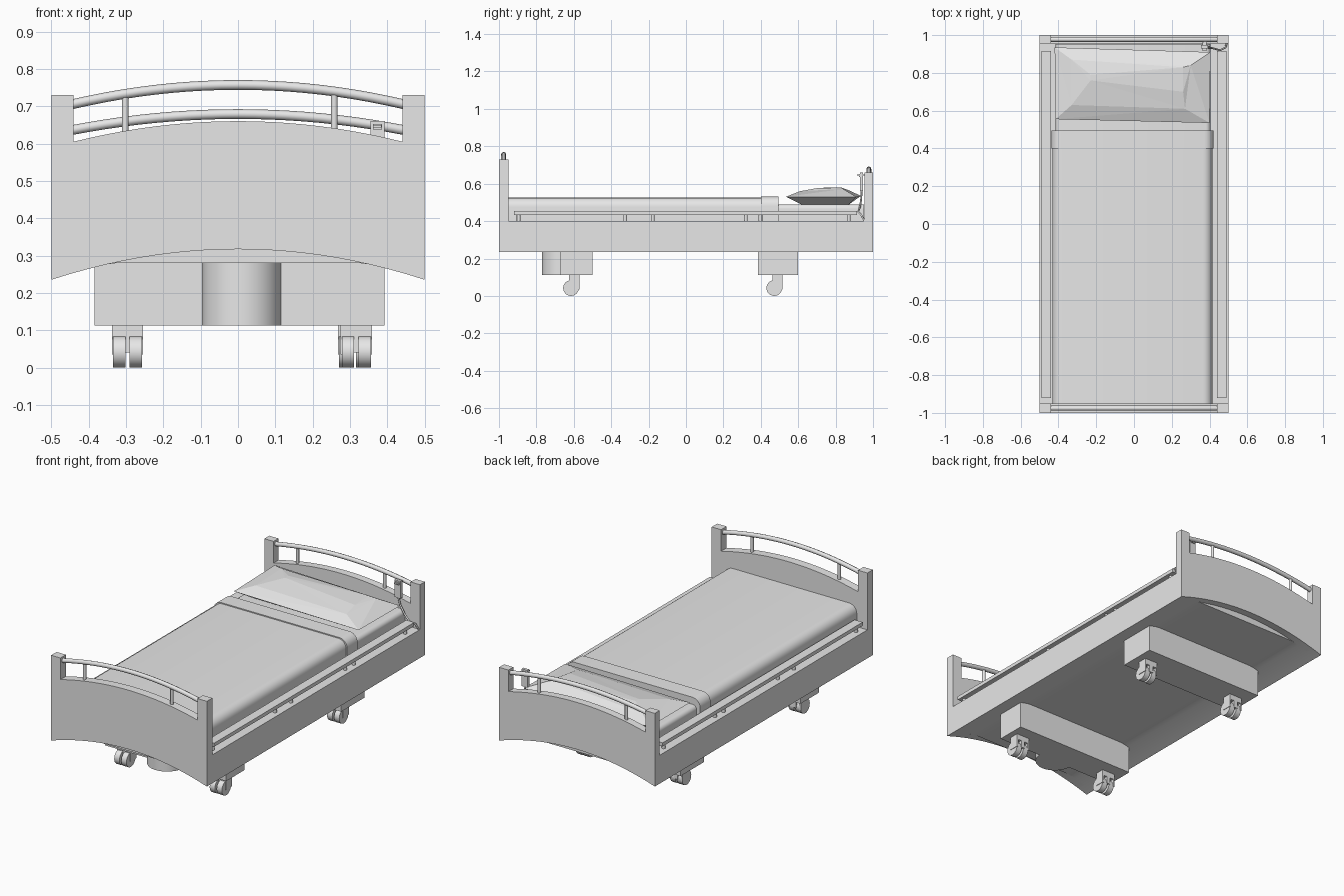
import bpy, bmesh, math

if "Cube" in bpy.data.objects:
    bpy.data.objects.remove(bpy.data.objects["Cube"])

grey = bpy.data.materials.new("light grey")
grey.diffuse_color = (0.8, 0.8, 0.8, 1)
grey.use_nodes = True
grey.node_tree.nodes["Principled BSDF"].inputs["Base Color"].default_value = grey.diffuse_color


def finish(name, bm, smooth=False):
    bmesh.ops.recalc_face_normals(bm, faces=bm.faces)
    me = bpy.data.meshes.new(name)
    bm.to_mesh(me)
    bm.free()
    me.materials.append(grey)
    ob = bpy.data.objects.new(name, me)
    bpy.context.collection.objects.link(ob)
    if smooth:
        bpy.ops.object.select_all(action='DESELECT')
        bpy.context.view_layer.objects.active = ob
        ob.select_set(True)
        bpy.ops.object.shade_smooth_by_angle(angle=math.radians(35))
    return ob


def prism(name, pts, y0, y1, smooth=False):
    """Extrude an (x, z) outline along y."""
    bm = bmesh.new()
    f = bm.faces.new([bm.verts.new((x, y0, z)) for x, z in pts])
    r = bmesh.ops.extrude_face_region(bm, geom=[f])
    vs = [v for v in r["geom"] if isinstance(v, bmesh.types.BMVert)]
    bmesh.ops.translate(bm, verts=vs, vec=(0, y1 - y0, 0))
    return finish(name, bm, smooth)


def box(name, x0, x1, y0, y1, z0, z1):
    return prism(name, [(x0, z0), (x1, z0), (x1, z1), (x0, z1)], y0, y1)


def cylinder(name, c, r, depth, axis='Z', seg=24):
    bm = bmesh.new()
    bmesh.ops.create_cone(bm, cap_ends=True, segments=seg, radius1=r, radius2=r, depth=depth)
    ob = finish(name, bm, True)
    ob.location = c
    if axis == 'X':
        ob.rotation_euler = (0, math.pi / 2, 0)
    return ob


def tube(name, pts, r):
    cu = bpy.data.curves.new(name, 'CURVE')
    cu.dimensions = '3D'
    cu.bevel_depth = r
    cu.bevel_resolution = 2
    cu.use_fill_caps = True
    sp = cu.splines.new('POLY')
    sp.points.add(len(pts) - 1)
    for p, co in zip(sp.points, pts):
        p.co = (*co, 1)
    cu.materials.append(grey)
    ob = bpy.data.objects.new(name, cu)
    bpy.context.collection.objects.link(ob)
    bpy.ops.object.select_all(action='DESELECT')
    bpy.context.view_layer.objects.active = ob
    ob.select_set(True)
    bpy.ops.object.convert(target='MESH')
    bpy.ops.object.shade_smooth_by_angle(angle=math.radians(50))


def arch(x, crown, drop, half):
    return crown - drop * (x / half) ** 2


def under(x):
    return arch(x, 0.317, 0.082, 0.5)


def span(a, b, n):
    return [a + (b - a) * i / n for i in range(n + 1)]


# End boards: arched panel, two posts, arched bar and its struts
for end, y0, y1, dz in (("foot", -1, -0.95, 0), ("head", 0.955, 1, -0.07)):
    panel = [(x, under(x)) for x in span(-0.44, 0.44, 20)]
    panel += [(x, arch(x, 0.66 + dz, 0.055, 0.44)) for x in span(0.44, -0.44, 20)]
    prism(end + "board_panel", panel, y0, y1, True)
    for s in (-1, 1):
        post = [(s * x, under(x)) for x in span(0.44, 0.5, 3)]
        prism(end + "board_post", post + [(s * 0.5, 0.73 + dz), (s * 0.44, 0.73 + dz)], y0, y1)
    ym = (y0 + y1) / 2
    top = 0.757 + dz if end == "foot" else 0.679
    bar = [(x, ym, arch(x, top, 0.052 if end == "foot" else 0.043, 0.445))
           for x in span(-0.445, 0.445, 20)]
    tube(end + "board_bar", bar, 0.013)
    for x in (-0.302, 0.258):
        cylinder(end + "board_strut", (x, ym, 0.678 + dz), 0.009, 0.11, seg=12)

# Bed frame: vaulted underside flattened at the middle
frame = [(x, min(0.28, under(x))) for x in span(-0.5, 0.5, 40)] + [(0.5, 0.4), (-0.5, 0.4)]
prism("bed_frame", frame, -0.952, 0.957, True)


# Mattress, blanket and folded cuff with rounded top edges
def bedding(name, x0, x1, y0, y1, z1, r):
    pts = [(x0, 0.395), (x1, 0.395)]
    for cx, a0 in ((x1 - r, 0), (x0 + r, 90)):
        for a in span(a0, a0 + 90, 6):
            a = math.radians(a)
            pts.append((cx + r * math.cos(a), z1 - r + r * math.sin(a)))
    prism(name, pts, y0, y1, True)


bedding("mattress", -0.415, 0.405, -0.9, 0.953, 0.49, 0.025)
bedding("blanket", -0.432, 0.415, -0.952, 0.41, 0.525, 0.05)
bedding("blanket_cuff", -0.438, 0.421, 0.4, 0.495, 0.531, 0.05)

# Pillow: faceted, built from rings of four corners
rings = [
    [(-0.32, 0.62, 0.488), (0.31, 0.62, 0.488), (0.31, 0.87, 0.488), (-0.32, 0.87, 0.488)],
    [(-0.415, 0.555, 0.53), (0.4, 0.535, 0.53), (0.405, 0.91, 0.53), (-0.42, 0.935, 0.535)],
    [(-0.33, 0.63, 0.558), (0.27, 0.61, 0.56), (0.3, 0.84, 0.572), (-0.33, 0.87, 0.565)],
    [(-0.23, 0.76, 0.58), (0.26, 0.7, 0.576), (0.26, 0.83, 0.58), (-0.23, 0.79, 0.58)],
]
bm = bmesh.new()
vr = [[bm.verts.new(p) for p in ring] for ring in rings]
bm.faces.new(vr[0])
bm.faces.new(vr[-1])
for a, b in zip(vr, vr[1:]):
    for i in range(4):
        j = (i + 1) % 4
        bm.faces.new((a[i], a[j], b[j], b[i]))
bmesh.ops.triangulate(bm, faces=bm.faces)
finish("pillow", bm)

# Side rails on short supports
for s in (-1, 1):
    a, b = sorted((s * 0.439, s * 0.491))
    box("side_rail", a, b, -0.92, 0.915, 0.433, 0.454)
    for y in (-0.895, -0.325, -0.178, 0.32, 0.398, 0.87):
        cylinder("side_rail_support", (s * 0.465, y, 0.416), 0.01, 0.036, seg=12)

# Undercarriage: two cross boxes and the lift column
box("front_cross_box", -0.385, 0.393, -0.67, -0.5, 0.112, 0.285)
box("rear_cross_box", -0.385, 0.393, 0.385, 0.6, 0.112, 0.285)
cylinder("lift_column", (0.01, -0.664, 0.199), 0.106, 0.174, seg=32)

# Twin-wheel casters
for x, y in ((-0.296, -0.615), (0.317, -0.615), (-0.296, 0.472), (0.31, 0.472)):
    box("caster_bracket", x - 0.042, x + 0.042, y - 0.01, y + 0.045, 0.08, 0.114)
    box("caster_stem", x - 0.012, x + 0.012, y - 0.01, y + 0.045, 0.04, 0.09)
    for s in (-1, 1):
        cylinder("caster_wheel", (x + s * 0.0225, y, 0.042), 0.042, 0.033, 'X', 24)
        a, b = sorted((x + s * 0.034, x + s * 0.042))
        box("caster_fork", a, b, y - 0.01, y + 0.045, 0.035, 0.09)

# Hand control hung on the head bar, with screen plate and cable
box("hand_control", 0.355, 0.392, 0.93, 0.947, 0.56, 0.66)
box("hand_control_screen", 0.361, 0.386, 0.924, 0.93, 0.637, 0.652)
box("hand_control_hook", 0.362, 0.385, 0.915, 0.965, 0.643, 0.65)
tube("hand_control_cable", [(0.374, 0.938, 0.56), (0.385, 0.937, 0.52), (0.42, 0.93, 0.475),
                            (0.455, 0.92, 0.45), (0.485, 0.935, 0.435), (0.49, 0.955, 0.4)], 0.005)
